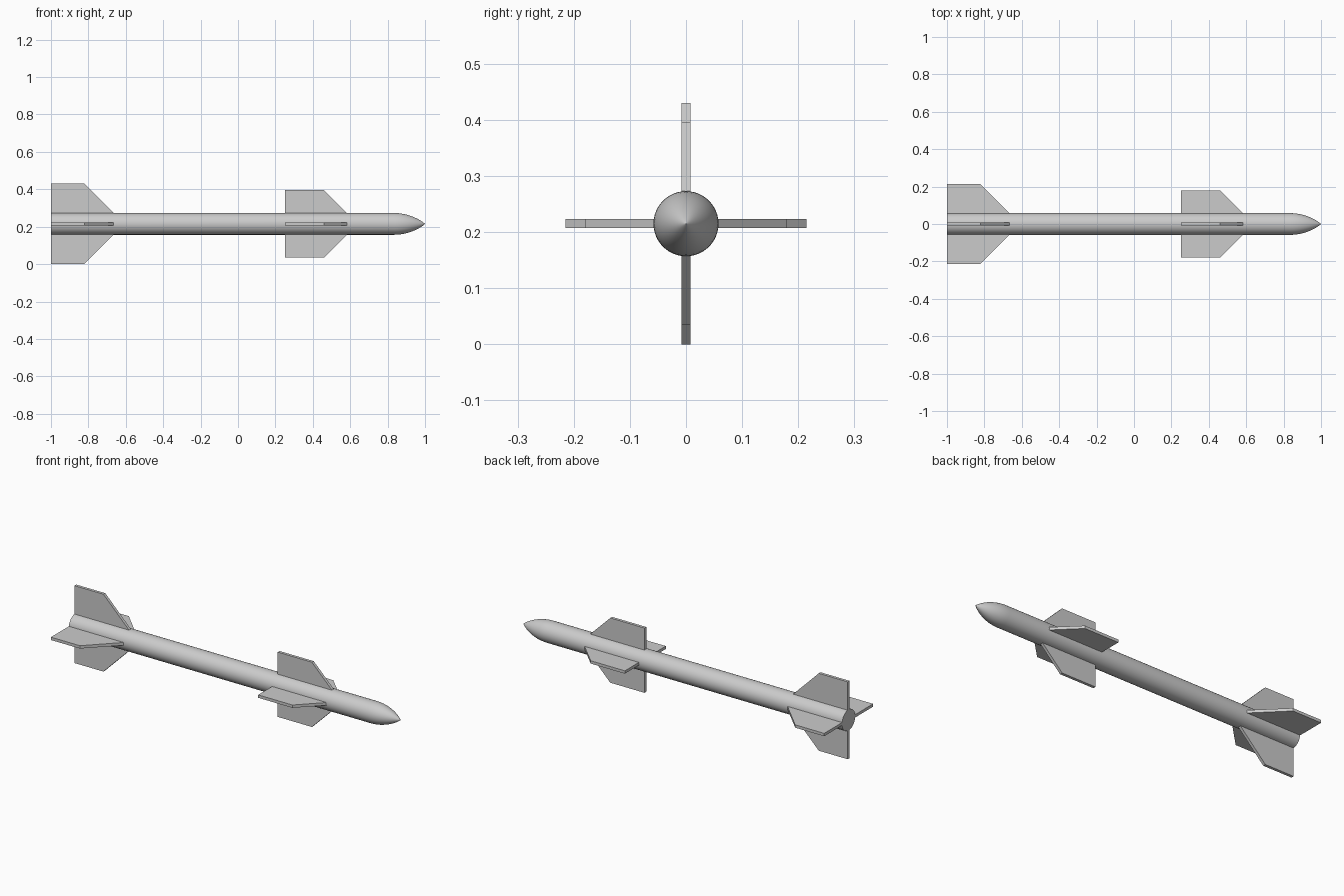
import bpy, bmesh, math
from mathutils import Matrix

if "Cube" in bpy.data.objects:
    bpy.data.objects.remove(bpy.data.objects["Cube"])

AXIS_Z, R = 0.215, 0.058
SEGS = 48


def finish(bm, name):
    bmesh.ops.remove_doubles(bm, verts=bm.verts, dist=1e-5)
    bmesh.ops.recalc_face_normals(bm, faces=bm.faces)
    mesh = bpy.data.meshes.new(name)
    bm.to_mesh(mesh)
    bm.free()
    obj = bpy.data.objects.new(name, mesh)
    obj.location.z = AXIS_Z
    bpy.context.collection.objects.link(obj)
    return obj


# Body: tube with a rounded, pointed nose, spun around the x axis
def make_body():
    nose_start, steps = 0.835, 14
    profile = [(-1, 0), (-1, R)]
    for i in range(steps + 1):
        t = math.sin(math.pi / 2 * i / steps) if i < steps else 1
        profile.append((nose_start + t * (1 - nose_start), R * (1 - t * t) ** 0.9))
    bm = bmesh.new()
    verts = [bm.verts.new((x, 0, r)) for x, r in profile]
    edges = [bm.edges.new(pair) for pair in zip(verts, verts[1:])]
    bmesh.ops.spin(bm, geom=verts + edges, cent=(0, 0, 0), axis=(1, 0, 0),
                   angle=math.tau, steps=SEGS)
    body = finish(bm, "body")
    bpy.context.view_layer.objects.active = body
    body.select_set(True)
    bpy.ops.object.shade_smooth_by_angle(angle=math.radians(35))
    body.select_set(False)


# Fin: flat plate with a swept leading edge, root sunk into the body
def make_fin(name, back, tip_front, root_front, span, angle, thick=0.016):
    root = R - 0.018
    outline = [(back, root), (back, span), (tip_front, span),
               (root_front, R), (root_front, root)]
    bm = bmesh.new()
    face = bm.faces.new([bm.verts.new((x, -thick / 2, z)) for x, z in outline])
    side = bmesh.ops.extrude_face_region(bm, geom=[face])["geom"]
    bmesh.ops.translate(bm, vec=(0, thick, 0),
                        verts=[g for g in side if isinstance(g, bmesh.types.BMVert)])
    bmesh.ops.rotate(bm, verts=bm.verts, cent=(0, 0, 0),
                     matrix=Matrix.Rotation(angle, 3, 'X'))
    finish(bm, name)


make_body()
for i, side in enumerate(("top", "front", "bottom", "back")):
    turn = i * math.pi / 2
    make_fin("tail_fin_" + side, -1.0, -0.822, -0.665, 0.215, turn)
    make_fin("forward_fin_" + side, 0.25, 0.46, 0.583, 0.18, turn)
